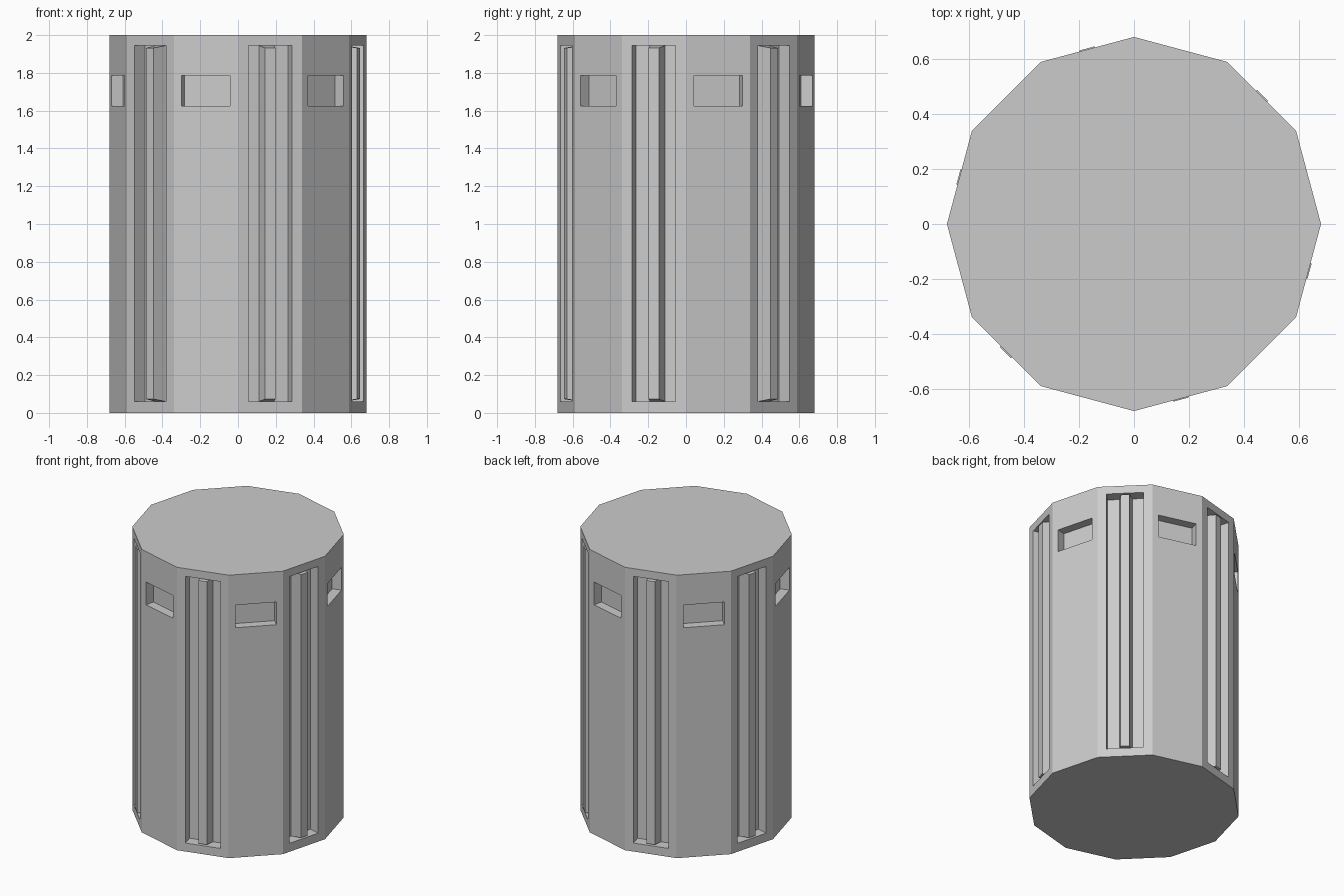
import bpy, bmesh, math
from mathutils import Vector

if "Cube" in bpy.data.objects:
    bpy.data.objects.remove(bpy.data.objects["Cube"])

SIDES, RADIUS, HEIGHT = 12, 0.68, 2.0
APOTHEM = RADIUS * math.cos(math.pi / SIDES)
HALF = RADIUS * math.sin(math.pi / SIDES)


def ring(bm, angle, r, half_w, z0, z1):
    """Rectangle of verts facing outward at the given angle and distance."""
    n = Vector((math.cos(angle), math.sin(angle), 0))
    t = Vector((-n.y, n.x, 0))
    return [bm.verts.new(n * r + t * s * half_w + Vector((0, 0, z)))
            for s, z in ((-1, z0), (1, z0), (1, z1), (-1, z1))]


def bridge(bm, a, b):
    for i in range(4):
        j = (i + 1) % 4
        bm.faces.new((a[i], a[j], b[j], b[i]))


def finish(bm, name):
    bmesh.ops.remove_doubles(bm, verts=bm.verts, dist=1e-5)
    bmesh.ops.recalc_face_normals(bm, faces=bm.faces)
    mesh = bpy.data.meshes.new(name)
    bm.to_mesh(mesh)
    bm.free()
    bpy.context.collection.objects.link(bpy.data.objects.new(name, mesh))


# Column body: slots and windows alternate around the sides
body = bmesh.new()
for k in range(SIDES):
    angle = math.radians(15 + 30 * k)
    if k % 2:
        half_w, z0, z1, depth = 0.119, 0.06, 1.945, 0.078   # tall slot
    else:
        half_w, z0, z1, depth = 0.133, 1.625, 1.785, 0.063  # small window
    outer = ring(body, angle, APOTHEM, HALF, 0, HEIGHT)
    rim = ring(body, angle, APOTHEM, half_w, z0, z1)
    back = ring(body, angle, APOTHEM - depth, half_w, z0, z1)
    bridge(body, outer, rim)
    bridge(body, rim, back)
    body.faces.new(back)
# Top and bottom caps
for z in (0, HEIGHT):
    body.faces.new([body.verts.new((RADIUS * math.cos(math.tau * i / SIDES),
                                    RADIUS * math.sin(math.tau * i / SIDES), z))
                    for i in range(SIDES)])
finish(body, "column_body")

# Tapered bar standing in each slot, slightly proud of the side
for k in range(1, SIDES, 2):
    bm = bmesh.new()
    angle = math.radians(15 + 30 * k)
    base = ring(bm, angle, APOTHEM - 0.078, 0.041, 0.06, 1.945)
    front = ring(bm, angle, APOTHEM + 0.004, 0.028, 0.073, 1.932)
    bridge(bm, base, front)
    bm.faces.new(front)
    bm.faces.new(base[::-1])
    finish(bm, f"slot_bar_{k // 2 + 1}")
